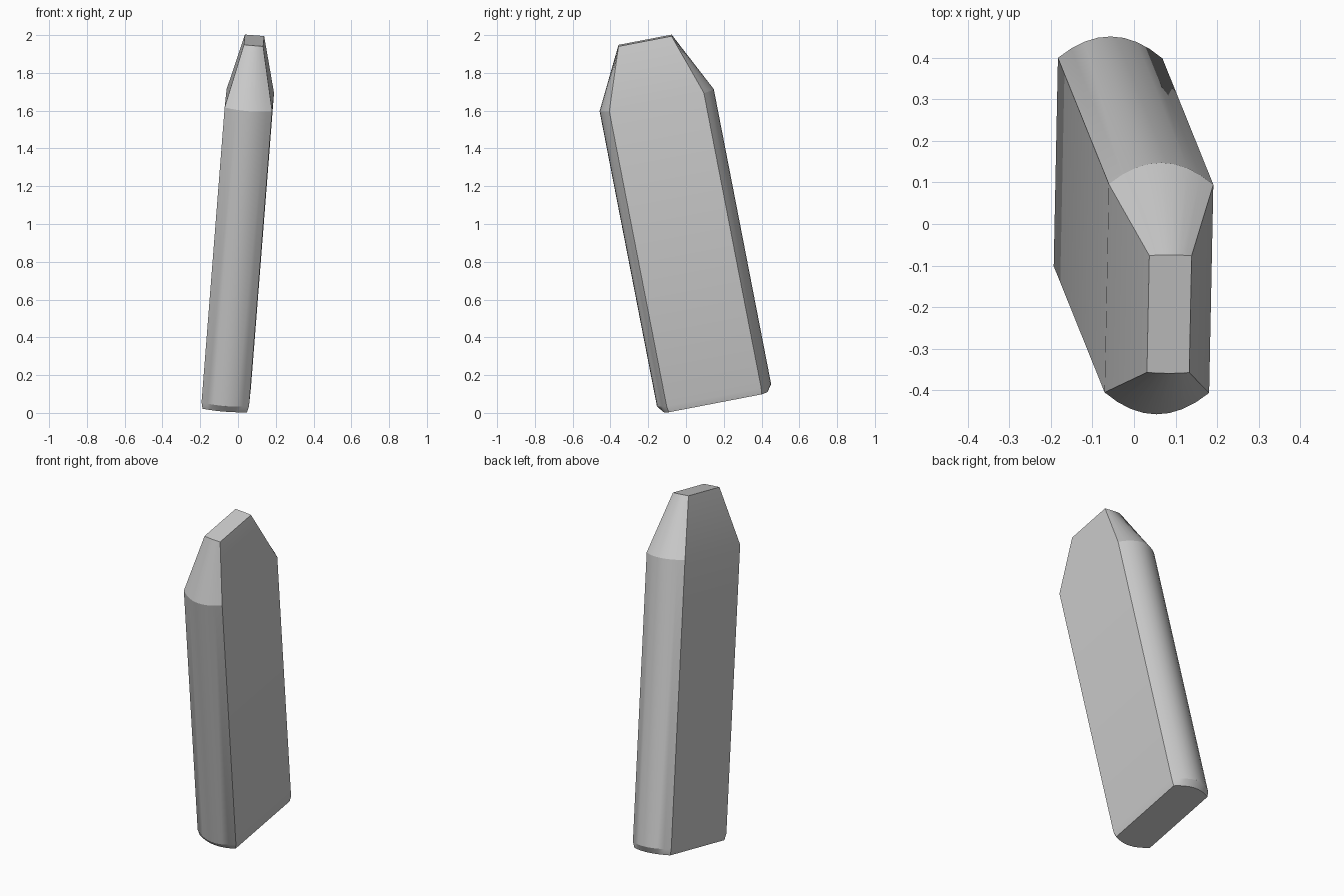
import bpy, bmesh, math
from mathutils import Vector

cube = bpy.data.objects.get("Cube")
if cube:
    bpy.data.objects.remove(cube, do_unlink=True)

# Plain grey material
grey = bpy.data.materials.new("plain_grey")
grey.use_nodes = True
colour = (0.6, 0.6, 0.6, 1)
grey.diffuse_color = colour
grey.node_tree.nodes["Principled BSDF"].inputs["Base Color"].default_value = colour

# Leaning frame: axis runs up the slab, depth runs to the back
base = Vector((-0.065, 0.155, 0.06))
axis = (Vector((0.06, -0.155, 1.655)) - base).normalized()
depth = Vector((0.005, 1, 0))
depth = (depth - axis * depth.dot(axis)).normalized()
width = depth.cross(axis)
STEPS = 8


def ring(bm, height, half_width, flat, bulge):
    """Cross-section with flat sides and bowed front and back edges."""
    verts = []
    for side in (-1, 1):
        for i in range(STEPS + 1):
            t = 2 * i / STEPS - 1
            u = -side * t * half_width
            v = side * (flat + bulge * (1 - t * t))
            verts.append(bm.verts.new(base + axis * height + width * u + depth * v))
    return verts


# Slab body: chamfered foot, straight shaft, tapered head
bm = bmesh.new()
rings = [ring(bm, *s) for s in (
    (0.0, 0.118, 0.25, 0.033),
    (0.035, 0.126, 0.255, 0.053),
    (1.63, 0.126, 0.255, 0.053),
    (1.953, 0.051, 0.143, 0.002),
)]
for low, high in zip(rings, rings[1:]):
    n = len(low)
    for i in range(n):
        j = (i + 1) % n
        bm.faces.new((low[i], low[j], high[j], high[i]))
bm.faces.new(rings[0][::-1])
bm.faces.new(rings[-1])
bmesh.ops.recalc_face_normals(bm, faces=bm.faces)
mesh = bpy.data.meshes.new("leaning_slab")
bm.to_mesh(mesh)
bm.free()
mesh.materials.append(grey)

slab = bpy.data.objects.new("leaning_slab", mesh)
bpy.context.collection.objects.link(slab)
bpy.context.view_layer.objects.active = slab
slab.select_set(True)
bpy.ops.object.shade_smooth_by_angle(angle=math.radians(20))
